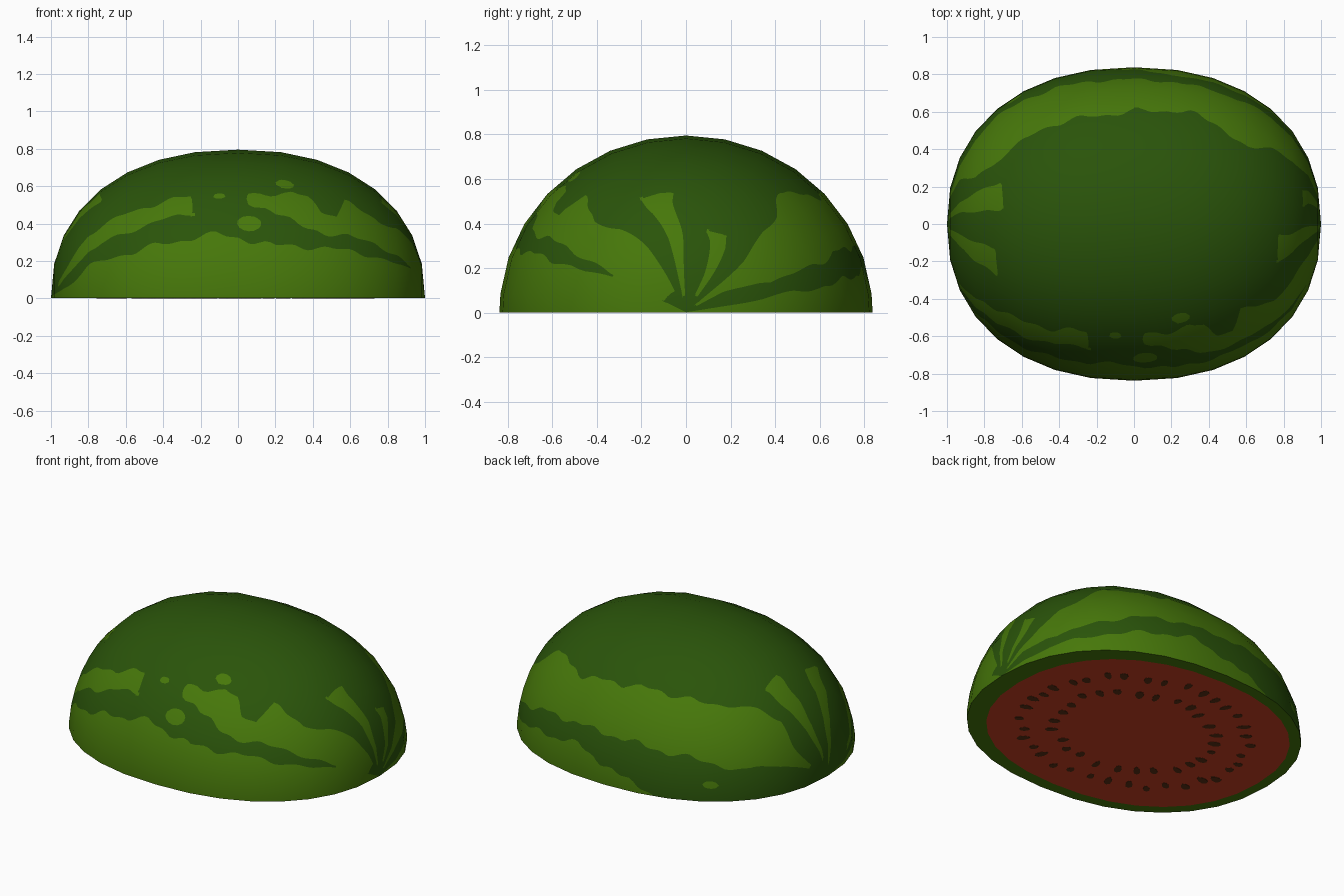
import bpy, bmesh, math, random
from mathutils import Vector

if "Cube" in bpy.data.objects:
    bpy.data.objects.remove(bpy.data.objects["Cube"])

random.seed(4)
A, B, H, BASE = 1.0, 0.838, 0.794, 0.0015   # radii of the half melon, height of the cut face
POW = 2.23                                  # blunt ends: superellipse power along x


def material(name, rgb):
    m = bpy.data.materials.new(name)
    m.diffuse_color = (*rgb, 1)
    m.use_nodes = True
    m.node_tree.nodes["Principled BSDF"].inputs["Base Color"].default_value = m.diffuse_color
    return m


DARK = material("dark green rind", (0.023, 0.088, 0.003))
LIGHT = material("light green stripe", (0.062, 0.186, 0.003))
RED = material("red flesh", (0.60, 0.050, 0.016))
SEED = material("brown seed", (0.105, 0.030, 0.007))


def finish(bm, name, mats):
    me = bpy.data.meshes.new(name)
    bm.to_mesh(me)
    bm.free()
    for m in mats:
        me.materials.append(m)
    ob = bpy.data.objects.new(name, me)
    bpy.context.collection.objects.link(ob)
    return ob


def curve(points, x):
    """Piecewise linear lookup."""
    if x <= points[0][0]:
        return points[0][1]
    for (x0, v0), (x1, v1) in zip(points, points[1:]):
        if x <= x1:
            return v0 + (v1 - v0) * (x - x0) / (x1 - x0)
    return points[-1][1]


def finger(tip, root, phi_tip, phi_root):
    """Short stripe that widens from the pole to its tip."""
    ends = sorted([(tip, phi_tip, 7.5), (root, phi_root, 4)])
    return [(x, p - w) for x, p, w in ends], [(x, p + w) for x, p, w in ends]


# Light stripes run from pole to pole: lower and upper edge as (x, degrees round the x axis)
front_low = ([(-.99, -9), (.999, -9)],
             [(-.98, 5), (-.8, 19), (-.1, 26), (.2, 21), (.85, 23), (.97, 29)])
front_left = ([(-.96, 15), (-.8, 29), (-.25, 36.5)], [(-.95, 22), (-.8, 41), (-.25, 45)])
front_right = ([(.05, 41), (.38, 29), (.86, 30), (.99, 26)],
               [(.05, 45), (.37, 47), (.44, 39), (.53, 39), (.57, 50), (.75, 46), (.995, 65)])
back_high = ([(-.985, 138), (-.85, 119), (-.5, 133), (.3, 138), (.6, 127), (.995, 138)],
             [(-.985, 146), (-.8, 160), (.5, 157), (.9, 160), (.995, 149)])
back_low = ([(-.42, 182), (.2, 166), (.999, 170)], [(-.42, 189), (.999, 189)])
BANDS = [front_low, front_left, front_right, back_high, back_low,
         finger(.77, .993, 77, 83), finger(.9, .992, 109, 120),
         finger(-.73, -.99, 71, 76), finger(-.7, -.99, 105, 103)]
# loose spots: x, degrees, half length, half width in degrees
SPOTS = [(-.1, 44, .035, 1.6), (.06, 30.5, .065, 3.5), (.25, 52, .05, 2.5), (-.64, 171, .04, 2)]


def stripe(co):
    """Positive inside a light stripe, negative on the dark ground."""
    phi = math.degrees(math.atan2((co.z - BASE) / H, -co.y / B))
    if phi < -90:
        phi += 360
    x = co.x / A
    wob = math.sin(x * 19 + phi * .17) * 1.0 + math.sin(x * 41 - phi * .2) * .7
    best = -50
    for lo, hi in BANDS:
        f = min(phi - curve(lo, x) + wob, curve(hi, x) - phi + wob,
                (x - lo[0][0]) * 200 + wob, (lo[-1][0] - x) * 200 + wob * (x < .9))
        best = max(best, f)
    for sx, sp, rx, rp in SPOTS:
        best = max(best, rp * (1 - math.hypot((x - sx) / rx, (phi - sp) / rp)))
    return best


def blunt(t):
    """Lengthwise position and girth for an angle from the pole."""
    c, s = math.cos(t), math.sin(t)
    return (math.copysign(abs(c) ** (2 / POW), c), math.copysign(abs(s) ** (2 / POW), s))


# Rind dome: coarse facets, subdivided flat so stripes can be cut in
T_STEPS = [math.pi * i / 16 for i in range(17)]
P_STEPS = [math.radians(d) for d in [0] + list(range(6, 180, 12)) + [180]]
SUB = 8


def point(t, p):
    x, s = blunt(t)
    return Vector((-A * x, -B * s * math.cos(p), BASE + H * s * math.sin(p)))


NU, NV = (len(T_STEPS) - 1) * SUB, (len(P_STEPS) - 1) * SUB
bm = bmesh.new()
grid = []
for u in range(NU + 1):
    i = min(u // SUB, len(T_STEPS) - 2)
    a = u / SUB - i
    row = []
    for v in range(NV + 1):
        j = min(v // SUB, len(P_STEPS) - 2)
        c0, c1 = (point(T_STEPS[i], p).lerp(point(T_STEPS[i + 1], p), a)
                  for p in P_STEPS[j:j + 2])
        row.append(bm.verts.new(c0.lerp(c1, v / SUB - j)))
    grid.append(row)
for u in range(NU):
    for v in range(NV):
        bm.faces.new((grid[u][v], grid[u + 1][v], grid[u + 1][v + 1], grid[u][v + 1]))
bmesh.ops.remove_doubles(bm, verts=bm.verts[:], dist=1e-5)

# Cut the stripe outlines into the dome
value = {v: stripe(v.co) for v in bm.verts}
cuts = []
for e in bm.edges[:]:
    v0, v1 = e.verts
    f0, f1 = value[v0], value[v1]
    if f0 * f1 < 0:
        t = min(max(f0 / (f0 - f1), .03), .97)
        cuts.append(bmesh.utils.edge_split(e, v0, t)[1])
bmesh.ops.connect_verts(bm, verts=cuts)
for f in bm.faces:
    f.smooth = True
    f.material_index = 1 if stripe(f.calc_center_median()) > 0 else 0
rind = finish(bm, "rind", [DARK, LIGHT])


def normal(co):
    """Smooth outward direction of the blunt ellipsoid."""
    y, z = co.y / B, (co.z - BASE) / H
    g = max(math.hypot(y, z), 1e-6) ** (POW - 2)
    nx = math.copysign(abs(co.x / A) ** (POW - 1), co.x)
    return Vector((nx / A, g * y / B, g * z / H)).normalized()


rind.data.normals_split_custom_set_from_vertices([normal(v.co) for v in rind.data.vertices])

# Cut face: rind rim and red flesh
CX, FA, FB = -0.03, 0.905, 0.765
steps = T_STEPS + [math.pi + t for t in T_STEPS[1:-1]]
rim = [blunt(t) for t in steps]
bm = bmesh.new()
outer = [bm.verts.new((A * x, B * y, BASE)) for x, y in rim]
inner = [bm.verts.new((CX + FA * x, FB * y, BASE)) for x, y in rim]
n = len(outer)
for i in range(n):
    k = (i + 1) % n
    bm.faces.new((outer[i], inner[i], inner[k], outer[k]))
finish(bm, "rind_rim", [LIGHT])

bm = bmesh.new()
bm.faces.new([bm.verts.new((CX + FA * x, FB * y, BASE)) for x, y in reversed(rim)])
finish(bm, "flesh", [RED])

# Seeds: two rings of thin plates pointing outwards
bm = bmesh.new()
for count, scale in ((36, .70), (26, .50)):
    for i in range(count):
        t = math.tau * (i + random.uniform(-.2, .2)) / count
        r = scale + random.uniform(-.025, .025)
        c = Vector((-.01 + r * math.cos(t), r * B * math.sin(t), 0))
        d = c.normalized()
        side = Vector((-d.y, d.x, 0))
        ln, w = random.uniform(.027, .043), random.uniform(.019, .026)
        ring = []
        for k in range(8):
            a = math.tau * k / 8
            ring.append(bm.verts.new(c + d * ln * math.cos(a)
                                     + side * w * math.sin(a) * (1 + .25 * math.cos(a))))
        top = [bm.verts.new(v.co + Vector((0, 0, BASE))) for v in ring]
        bm.faces.new(ring[::-1])
        for k in range(8):
            m = (k + 1) % 8
            bm.faces.new((ring[k], ring[m], top[m], top[k]))
finish(bm, "seeds", [SEED])
